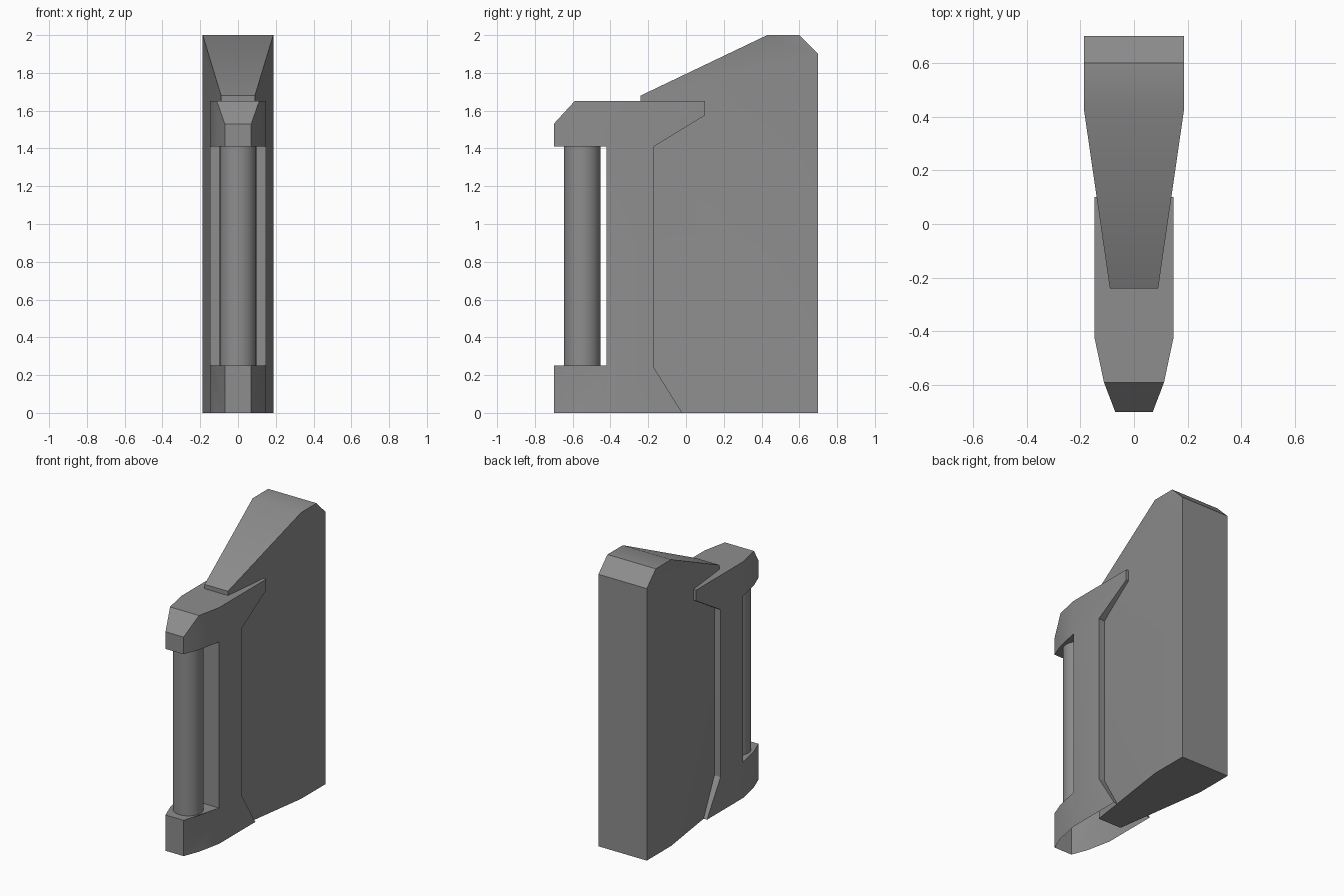
import bpy, bmesh, math
from mathutils import Vector

cube = bpy.data.objects.get("Cube")
if cube:
    bpy.data.objects.remove(cube, do_unlink=True)

grey = bpy.data.materials.new("plain grey")
grey.use_nodes = True
colour = (0.27, 0.27, 0.27, 1)
grey.diffuse_color = colour
grey.node_tree.nodes["Principled BSDF"].inputs["Base Color"].default_value = colour


def finish(bm, name):
    mesh = bpy.data.meshes.new(name)
    bm.to_mesh(mesh)
    bm.free()
    mesh.materials.append(grey)
    obj = bpy.data.objects.new(name, mesh)
    bpy.context.collection.objects.link(obj)
    bpy.ops.object.select_all(action='DESELECT')
    obj.select_set(True)
    bpy.context.view_layer.objects.active = obj
    bpy.ops.object.shade_smooth_by_angle(angle=math.radians(30))
    return obj


def half_width(y, stations):
    """Interpolate the half width between (y, width) stations."""
    for (y0, w0), (y1, w1) in zip(stations, stations[1:]):
        if y <= y1 + 1e-5:
            return w0 + (w1 - w0) * (y - y0) / (y1 - y0)
    return stations[-1][1]


def tapered_slab(name, profile, stations, open_bottom=False):
    """Extrude a side profile across x, then narrow it along y."""
    bm = bmesh.new()
    face = bm.faces.new([bm.verts.new((-1, y, z)) for y, z in profile])
    extruded = bmesh.ops.extrude_face_region(bm, geom=[face], use_keep_orig=True)
    moved = [g for g in extruded["geom"] if isinstance(g, bmesh.types.BMVert)]
    bmesh.ops.translate(bm, verts=moved, vec=(2, 0, 0))
    bmesh.ops.recalc_face_normals(bm, faces=bm.faces[:])
    bmesh.ops.triangulate(bm, faces=bm.faces[:])
    for y, _ in stations[1:-1]:
        bmesh.ops.bisect_plane(bm, geom=bm.verts[:] + bm.edges[:] + bm.faces[:],
                               dist=1e-5, plane_co=(0, y, 0), plane_no=(0, 1, 0))
    for v in bm.verts:
        v.co.x *= half_width(v.co.y, stations)
    bmesh.ops.dissolve_limit(bm, angle_limit=math.radians(1),
                             verts=bm.verts[:], edges=bm.edges[:])
    bmesh.ops.recalc_face_normals(bm, faces=bm.faces[:])
    if open_bottom:
        floor = [f for f in bm.faces if all(v.co.z < 1e-4 for v in f.verts)]
        bmesh.ops.delete(bm, geom=floor, context='FACES')
    return finish(bm, name)


# Tall wedge-shaped body with a sloping top
tapered_slab("wedge_body",
             [(-0.24, 0), (0.70, 0), (0.70, 1.90), (0.60, 2.0),
              (0.43, 2.0), (-0.24, 1.68)],
             [(-0.24, 0.09), (0.43, 0.187), (0.70, 0.187)])

# Bracket with upper and lower jaws, hollow underneath
tapered_slab("jaw_bracket",
             [(-0.70, 0), (-0.02, 0), (-0.17, 0.24), (-0.17, 1.41),
              (0.10, 1.575), (0.10, 1.65), (-0.59, 1.65), (-0.70, 1.53),
              (-0.70, 1.41), (-0.42, 1.41), (-0.42, 0.25), (-0.70, 0.25)],
             [(-0.70, 0.07), (-0.59, 0.112), (-0.42, 0.148), (0.10, 0.148)],
             open_bottom=True)

# Round bar held between the jaws
bm = bmesh.new()
bmesh.ops.create_cone(bm, cap_ends=True, segments=32, radius1=0.097,
                      radius2=0.097, depth=1.16)
bmesh.ops.translate(bm, verts=bm.verts[:], vec=Vector((0, -0.55, 0.83)))
finish(bm, "grip_bar")
